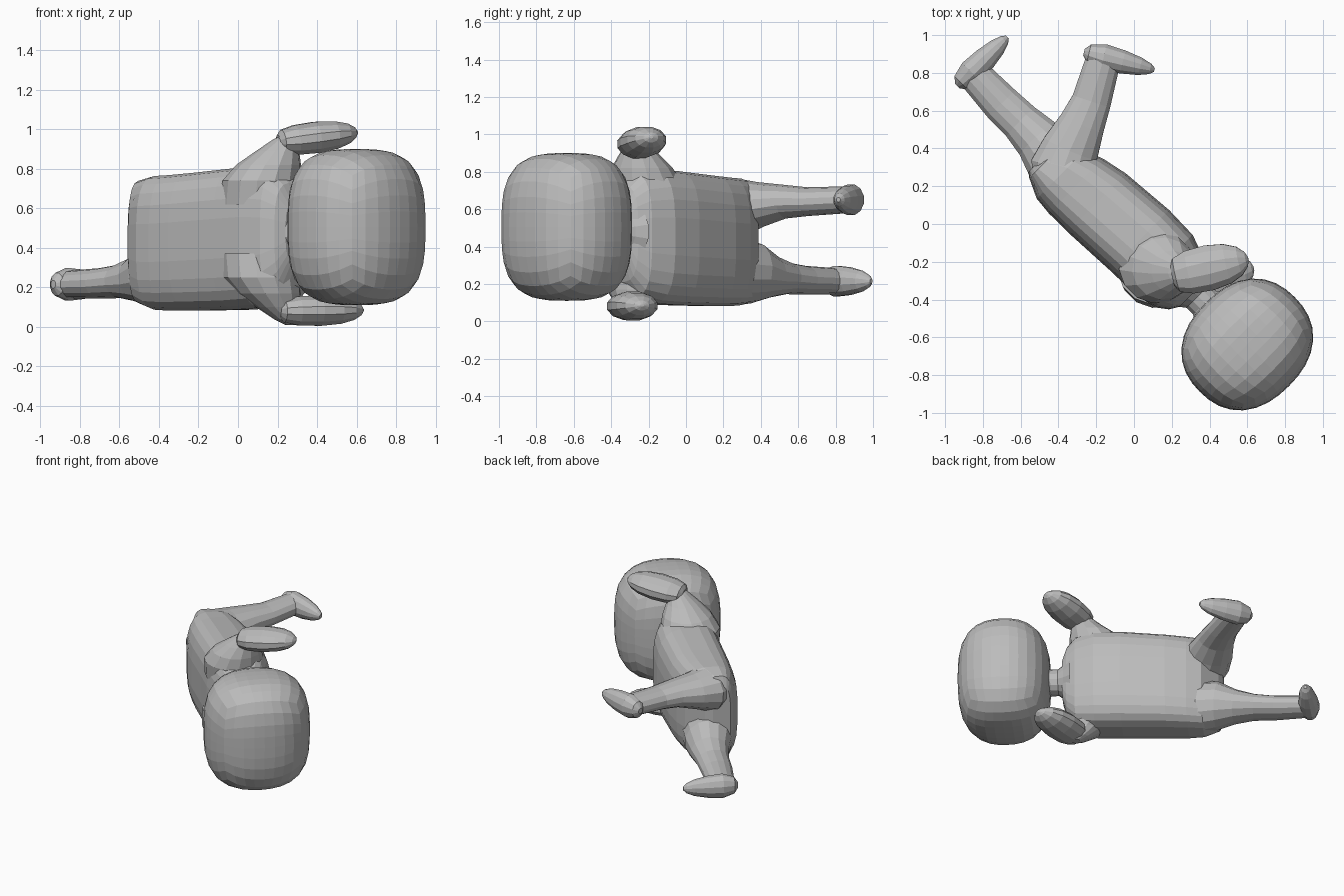
import bpy, bmesh, math
from mathutils import Vector

cube = bpy.data.objects.get("Cube")
if cube:
    bpy.data.objects.remove(cube, do_unlink=True)

grey = bpy.data.materials.new("plain grey")
grey.use_nodes = True
colour = (0.5, 0.5, 0.5, 1)
grey.diffuse_color = colour
grey.node_tree.nodes["Principled BSDF"].inputs["Base Color"].default_value = colour

UP = Vector((0, 0, 1))
SPINE = Vector((1, -1, 0)).normalized()    # hips towards head
BELLY = Vector((1, 1, 0)).normalized()     # back towards belly


def finish(name, bm):
    bmesh.ops.recalc_face_normals(bm, faces=bm.faces)
    mesh = bpy.data.meshes.new(name)
    bm.to_mesh(mesh)
    bm.free()
    mesh.materials.append(grey)
    obj = bpy.data.objects.new(name, mesh)
    bpy.context.collection.objects.link(obj)
    return obj


def body_point(u, v, z):
    return SPINE * u + BELLY * v + UP * z


def power(value, n):
    return math.copysign(abs(value) ** (2 / n), value)


def loft(name, rings, up=UP, tangent=None, n=2.0, sides=14):
    """Skin superellipse rings given as (centre, side radius, up radius)."""
    bm = bmesh.new()
    centres = [Vector(ring[0]) for ring in rings]
    loops = []
    for i, (_, side_r, up_r) in enumerate(rings):
        t = tangent or centres[min(i + 1, len(rings) - 1)] - centres[max(i - 1, 0)]
        side = t.cross(up).normalized()
        top = side.cross(t).normalized()
        loop = []
        for k in range(sides):
            angle = math.tau * (k + 0.5) / sides
            loop.append(bm.verts.new(centres[i] + side * side_r * power(math.cos(angle), n)
                                     + top * up_r * power(math.sin(angle), n)))
        loops.append(loop)
    for lower, upper in zip(loops, loops[1:]):
        for k in range(sides):
            j = (k + 1) % sides
            bm.faces.new((lower[k], lower[j], upper[j], upper[k]))
    bm.faces.new(loops[0])
    bm.faces.new(loops[-1])
    return finish(name, bm)


def paddle(name, start, end, profile, wide, thick):
    """Straight flattened limb whose width follows a (fraction, scale) profile."""
    start, end = Vector(start), Vector(end)
    rings = [(start.lerp(end, t), wide * s, thick * s) for t, s in profile]
    return loft(name, rings, sides=12)


# Head: boxy in height, nearly round in plan
PLAN_POWER, HEIGHT_POWER = 2.3, 3.1
bm = bmesh.new()
bmesh.ops.create_cube(bm, size=2)
bmesh.ops.subdivide_edges(bm, edges=bm.edges, cuts=7, use_grid_fill=True)
for vert in bm.verts:
    p = Vector([math.tan(c * math.pi / 4) for c in vert.co])
    plan = (abs(p.x) ** PLAN_POWER + abs(p.y) ** PLAN_POWER) ** (1 / PLAN_POWER)
    p /= (plan ** HEIGHT_POWER + abs(p.z) ** HEIGHT_POWER) ** (1 / HEIGHT_POWER)
    vert.co = body_point(.875 + p.x * .312, -.027 + p.y * .355, .505 + p.z * .395)
finish("head", bm)

# Torso: (along spine, belly offset, half depth, height, half width)
torso = [(-.59, -.14, .06, .43, .24), (-.565, -.125, .095, .43, .31),
         (-.46, -.09, .18, .425, .34), (-.36, -.075, .205, .425, .345),
         (-.22, -.06, .22, .43, .35), (.08, -.04, .225, .445, .36),
         (.26, -.04, .22, .455, .36), (.39, -.05, .185, .46, .335),
         (.45, -.05, .14, .47, .26), (.48, -.04, .1, .48, .16)]
loft("torso", [(body_point(u, v, z), depth, width) for u, v, depth, z, width in torso],
     tangent=SPINE, n=3.2, sides=24)

# Neck
loft("neck", [(body_point(u, -.03, .48), r, r) for u, r in
              [(.42, .17), (.47, .12), (.51, .09), (.56, .09), (.62, .13)]], tangent=SPINE)

# Shoulders flare out of the torso and narrow to the arm
shoulder = [(.11, -.2, .62, .2), (.12, -.22, .74, .2), (.155, -.235, .82, .165),
            (.2, -.25, .89, .11), (.245, -.255, .95, .065), (.27, -.26, .98, .03)]
for name, flip in (("right_shoulder", False), ("left_shoulder", True)):
    loft(name, [((x, y - .025 * flip, .99 - z if flip else z), r, r)
                for x, y, z, r in shoulder], up=SPINE, tangent=UP)

# Arms
arm_shape = [(0, .45), (.05, .75), (.22, .95), (.48, 1), (.72, .88), (.88, .64), (.97, .33), (1, .08)]
paddle("right_arm", (.205, -.275, .935), (.605, -.185, .985), arm_shape, .125, .082)
paddle("left_arm", (.21, -.325, .08), (.635, -.235, .085), arm_shape, .13, .08)

# Feet
foot_shape = [(0, .25), (.07, .7), (.28, 1), (.55, .9), (.8, .67), (.94, .4), (1, .15)]
paddle("right_foot", (-.265, .91, .65), (.108, .815, .65), foot_shape, .072, .085)
paddle("left_foot", (-.935, .73, .215), (-.67, .99, .215), foot_shape, .072, .085)

# Legs: (x, y, z, half width, half height)
right_leg = [(-.34, .14, .61, .1, .13), (-.365, .23, .61, .17, .155),
             (-.37, .31, .61, .18, .15), (-.335, .4, .625, .155, .12),
             (-.275, .53, .64, .125, .09), (-.225, .65, .64, .107, .077),
             (-.165, .86, .65, .095, .072), (-.15, .91, .65, .07, .05)]
left_leg = [(-.3, .18, .27, .14, .16), (-.36, .27, .265, .165, .18),
            (-.435, .36, .26, .16, .165), (-.51, .45, .24, .13, .115),
            (-.6, .54, .23, .11, .085), (-.7, .635, .22, .105, .077),
            (-.85, .795, .215, .09, .07), (-.87, .82, .215, .06, .05)]
for name, path in (("right_leg", right_leg), ("left_leg", left_leg)):
    loft(name, [((x, y, z), width, height) for x, y, z, width, height in path])
